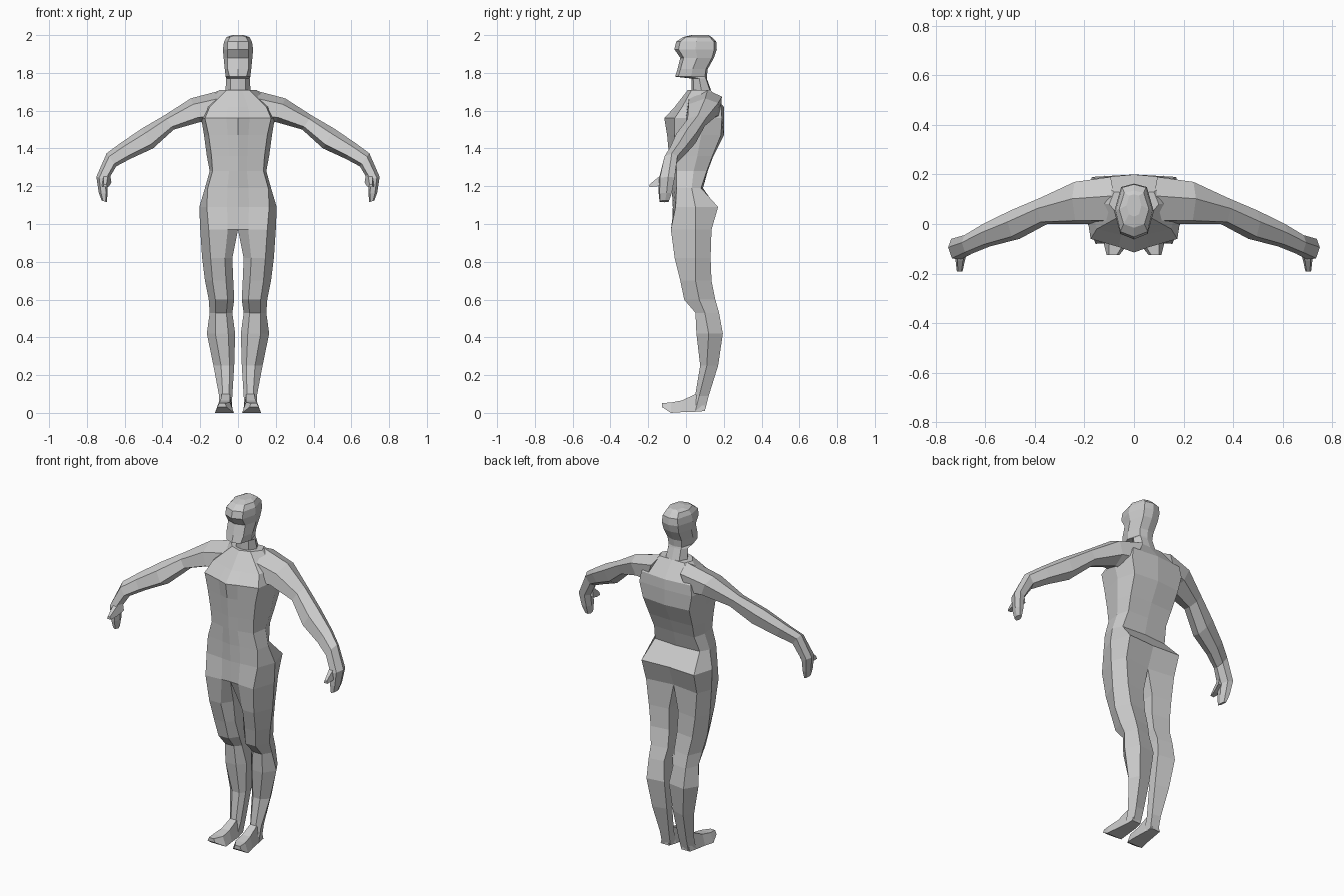
import bpy, bmesh


def loft(name, rings):
    """Skin closed rings, cap both ends, mirror across x = 0 (faces on the seam are skipped)."""
    bm = bmesh.new()
    loops = [[bm.verts.new(p) for p in r] for r in rings]
    n = len(loops[0])
    for a, b in zip(loops, loops[1:]):
        for i in range(n):
            j = (i + 1) % n
            quad = (a[i], a[j], b[j], b[i])
            if any(abs(v.co.x) > 1e-5 for v in quad):
                bm.faces.new(quad)
    bm.faces.new(loops[0])
    bm.faces.new(loops[-1])
    bmesh.ops.recalc_face_normals(bm, faces=bm.faces)
    # a half shell is open at the seam: make sure it faces outwards
    far = max(bm.faces, key=lambda f: f.calc_center_median().x)
    if far.normal.x < 0:
        bmesh.ops.reverse_faces(bm, faces=bm.faces)
    me = bpy.data.meshes.new(name)
    bm.to_mesh(me)
    bm.free()
    ob = bpy.data.objects.new(name, me)
    bpy.context.collection.objects.link(ob)
    mod = ob.modifiers.new("mirror", 'MIRROR')
    mod.merge_threshold = 0.0005
    return ob


def body_ring(z, xi, ya, xb, yb, xc, yc, xd, yd, ye):
    """Half section: inner front, front, outer front, side, back, inner back."""
    front_y = yb if xi > 0 else 0.6 * ya + 0.4 * yb
    return [(xi, ya, z), (xi + 0.35 * (xb - xi), front_y, z), (xb, yb, z),
            (xc, yc, z), (xd, yd, z), (xi, ye, z)]


def head_ring(z, yf, wf, w, yb):
    d = yb - yf
    return [(0, yf, z), (wf, yf + 0.1 * d, z), (w, yf + 0.5 * d, z),
            (0.65 * w, yb - 0.06 * d, z), (0, yb, z)]


def limb_ring(xt, zt, xb, zb, yf, yb):
    """Tilted six-sided section between a top and a bottom point."""
    prof = [(1, .6), (.75, .08), (.2, .0), (0, .5), (.25, .95), (.8, 1)]
    return [(xb + s * (xt - xb), yf + t * (yb - yf), zb + s * (zt - zb)) for s, t in prof]


def box_ring(y, x0, x1, z0, z1, taper=0.2):
    c = taper * (x1 - x0)
    return [(x0, y, z0), (x1, y, z0), (x1 - c, y, z1), (x0 + c, y, z1)]


# torso, from the collar down to the crotch
torso = [
    (1.71, 0, .01, .06, .03, .10, .08, .08, .13, .13),
    (1.62, 0, -.06, .15, -.02, .18, .08, .16, .185, .20),
    (1.56, 0, -.115, .175, -.06, .195, .07, .17, .19, .20),
    (1.47, 0, -.10, .155, -.06, .18, .08, .15, .185, .20),
    (1.36, 0, -.09, .14, -.055, .165, .06, .14, .14, .145),
    (1.28, 0, -.085, .135, -.05, .15, .04, .13, .11, .115),
    (1.19, 0, -.075, .16, -.05, .175, .03, .145, .08, .09),
    (1.09, 0, -.07, .165, -.055, .205, .05, .17, .17, .16),
    (.97, 0, -.07, .155, -.08, .20, .05, .165, .135, .115),
]
# leg, continuing from the crotch to the sole
leg = [
    (.82, .03, .0, .145, -.06, .19, .05, .15, .13, .115),
    (.70, .025, .01, .135, -.03, .175, .05, .135, .135, .12),
    (.60, .02, .04, .12, -.01, .155, .07, .12, .155, .14),
    (.53, .03, .08, .12, .05, .15, .10, .12, .175, .16),
    (.42, .015, .10, .12, .055, .165, .12, .12, .195, .18),
    (.25, .02, .10, .09, .075, .13, .11, .10, .17, .15),
    (.09, .03, .07, .08, .048, .10, .07, .085, .12, .115),
    (.012, .035, .04, .09, .02, .10, .05, .085, .10, .095),
]
loft("body_and_legs", [body_ring(*r) for r in torso + leg])

# neck and head
loft("head", [head_ring(*r) for r in [
    (1.66, .03, .04, .07, .15),
    (1.77, .03, .04, .062, .11),
    (1.78, -.058, .045, .065, .11),
    (1.82, -.045, .055, .07, .115),
    (1.88, -.03, .055, .076, .148),
    (1.925, -.062, .055, .08, .163),
    (1.965, -.052, .055, .074, .16),
    (1.99, -.015, .042, .06, .135),
    (2.0, .03, .02, .03, .12),
]])

# arms from shoulder to fingertips
loft("arm", [limb_ring(*r) for r in [
    (.08, 1.71, .15, 1.53, .0, .19),
    (.25, 1.665, .20, 1.54, .0, .17),
    (.39, 1.575, .34, 1.50, .0, .105),
    (.51, 1.505, .45, 1.40, -.06, .055),
    (.62, 1.43, .57, 1.345, -.09, .0),
    (.695, 1.375, .645, 1.305, -.12, -.045),
    (.75, 1.25, .69, 1.23, -.145, -.06),
    (.737, 1.165, .69, 1.165, -.145, -.075),
    (.722, 1.125, .695, 1.115, -.14, -.09),
]])

# thumbs
loft("thumb", [box_ring(*r) for r in [
    (-.10, .67, .72, 1.22, 1.28),
    (-.15, .683, .72, 1.20, 1.245),
    (-.192, .692, .715, 1.195, 1.21),
]])

# feet
loft("foot", [box_ring(*r) for r in [
    (.10, .04, .095, .01, .05),
    (.05, .03, .10, .006, .10),
    (-.02, .025, .11, .004, .066),
    (-.08, .022, .122, .0, .055),
    (-.126, .06, .11, .03, .052),
]])
